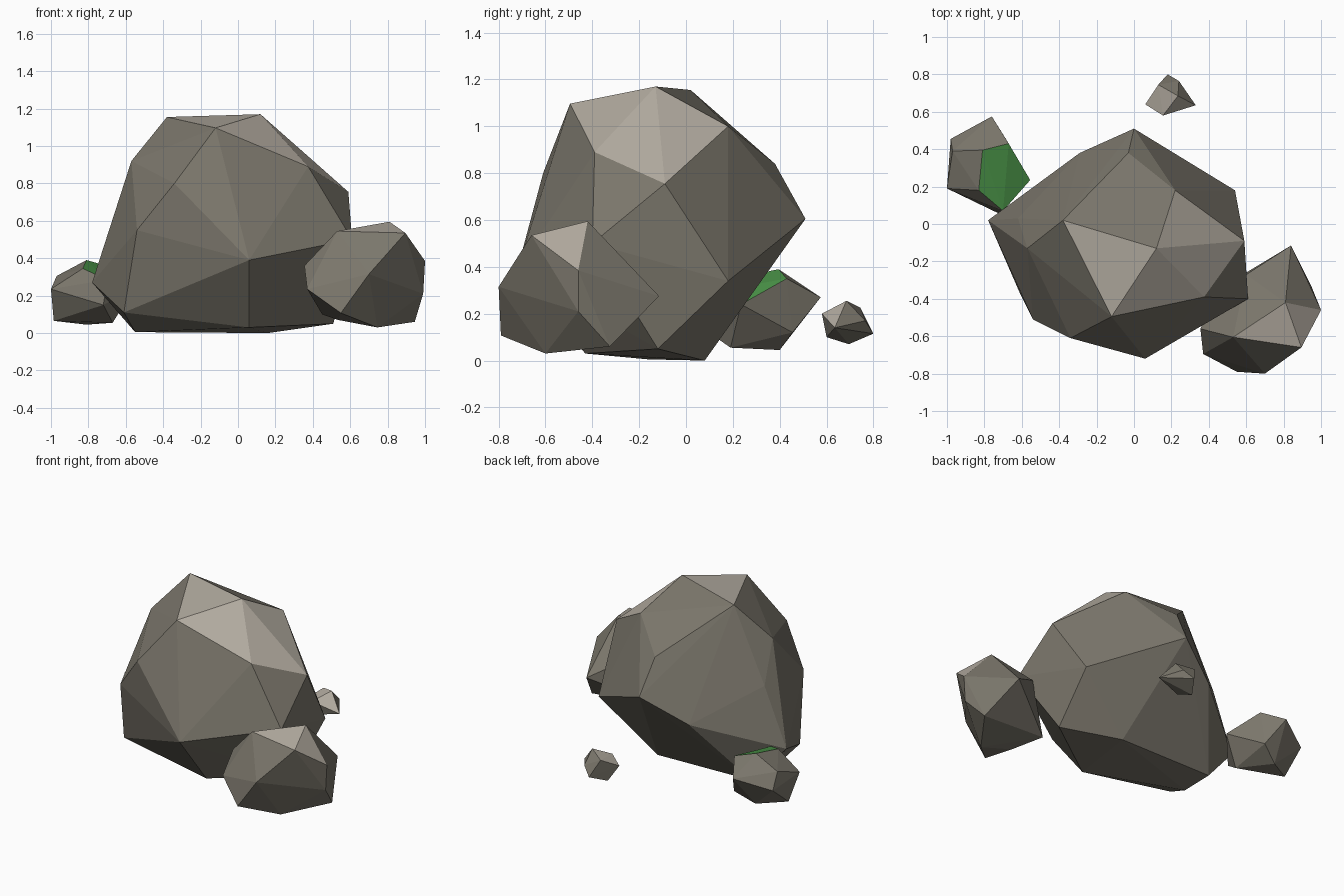
import bpy, bmesh


def material(name, rgb):
    m = bpy.data.materials.new(name)
    m.diffuse_color = (*rgb, 1)
    return m


stone = material("stone_grey", (0.20, 0.185, 0.15))
pale = material("pale_stone", (0.46, 0.42, 0.36))
moss = material("moss_green", (0.075, 0.32, 0.07))


def rock(name, corners, top, is_top):
    """Faceted boulder: convex hull, with a second colour on chosen top faces."""
    bm = bmesh.new()
    for c in corners:
        bm.verts.new(c)
    res = bmesh.ops.convex_hull(bm, input=bm.verts[:])
    loose = {g for g in res["geom_interior"] + res["geom_unused"]
             if isinstance(g, bmesh.types.BMVert)}
    bmesh.ops.delete(bm, geom=list(loose), context='VERTS')
    bmesh.ops.recalc_face_normals(bm, faces=bm.faces[:])
    me = bpy.data.meshes.new(name)
    bm.to_mesh(me)
    bm.free()
    me.materials.append(stone)
    me.materials.append(top)
    for p in me.polygons:
        p.material_index = int(is_top(p.normal, p.center))
    ob = bpy.data.objects.new(name, me)
    bpy.context.collection.objects.link(ob)
    return ob


def worn(n, c):
    """Upward faces turned to the front right are worn pale."""
    return n.z > .62 and n.y < .3 and n.x > -.2


# Large central boulder, listed from crown to base
rock("main_boulder", [
    (-.38, .02, 1.155), (.12, -.13, 1.17), (-.12, -.495, 1.097), (.22, .18, 1.0),
    (-.57, -.13, .92), (.375, -.39, .89), (-.03, .38, .84), (-.34, -.61, .80),
    (.59, -.09, .755), (-.62, .03, .665), (0, .51, .605), (-.54, -.51, .55),
    (.61, -.40, .50), (-.29, .38, .44), (.06, -.72, .39), (.54, .18, .34),
    (-.78, .02, .27), (-.61, -.37, .11), (.51, -.12, .05), (.06, -.43, .03),
    (-.55, -.16, .005), (-.55, .07, .01), (.16, .08, 0)], pale, worn)

# Medium rock at the front right
rock("right_rock", [
    (.81, -.42, .595), (.895, -.66, .535), (.53, -.605, .545), (.60, -.27, .42),
    (1.0, -.46, .385), (.355, -.56, .36), (.70, -.80, .315), (.84, -.115, .275),
    (.37, -.695, .235), (.99, -.46, .21), (.55, -.79, .107), (.45, -.35, .10),
    (.535, -.55, .07), (.945, -.325, .06), (.745, -.60, .03)], pale, worn)

# Small rock at the back left, with a mossy flat top
rock("left_rock", [
    (-.81, .395, .39), (-.67, .43, .35), (-.83, .18, .345), (-.70, .07, .285),
    (-.97, .39, .305), (-.76, .575, .27), (-1.0, .19, .235), (-.555, .235, .24),
    (-.98, .455, .20), (-.72, .055, .15), (-.985, .29, .065), (-.67, .19, .055),
    (-.685, .455, .12), (-.81, .40, .045)], moss,
    lambda n, c: n.z > .85 and c.x > -.82 and c.y < .42)

# Pebble behind
rock("back_pebble", [
    (.235, .685, .255), (.13, .745, .225), (.155, .58, .20), (.06, .64, .165),
    (.33, .635, .14), (.18, .80, .115), (.24, .765, .17), (.15, .60, .10),
    (.11, .695, .07)], pale, lambda n, c: n.z > .62 and n.y < .3)
